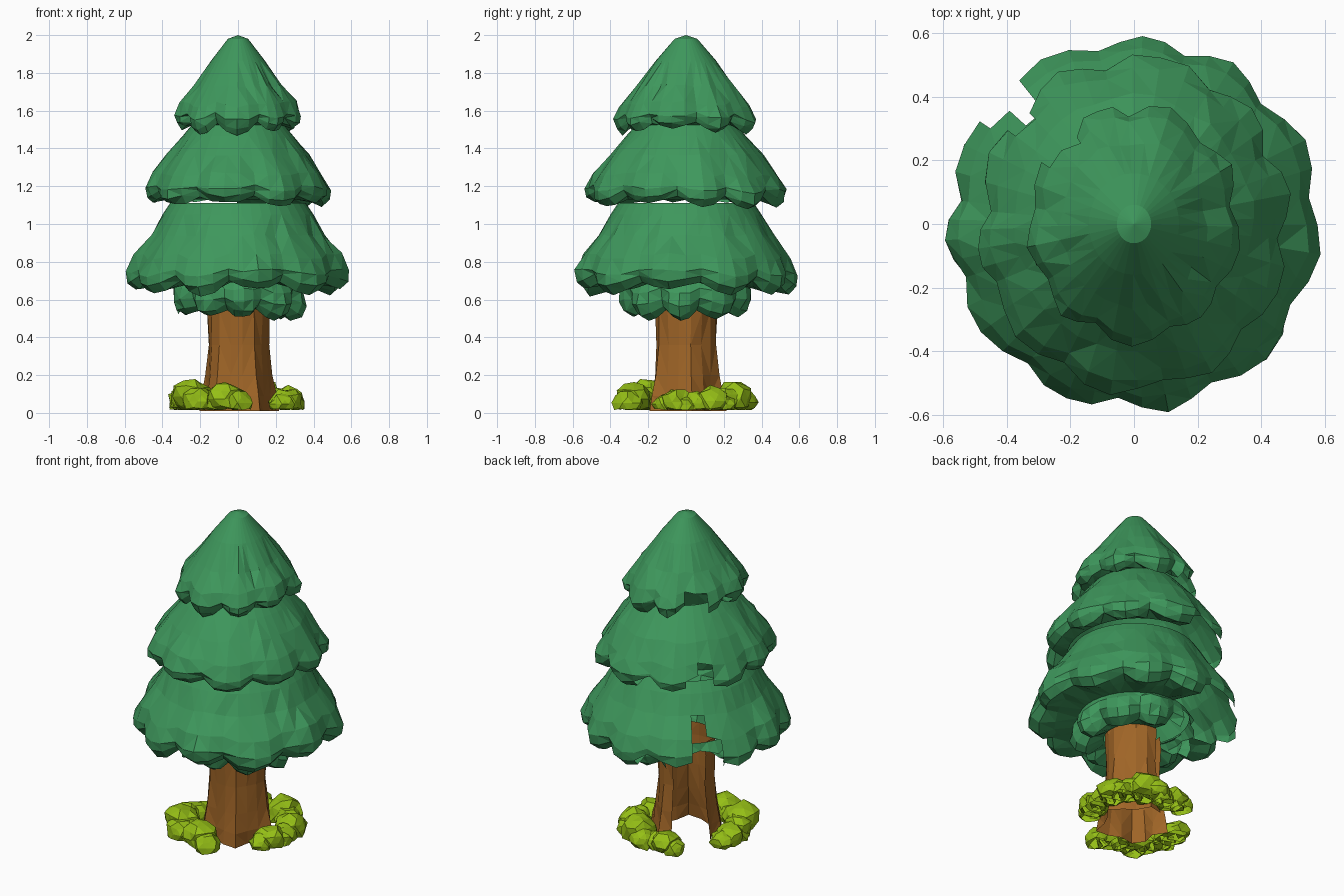
import bpy, bmesh, math, random
from mathutils import Vector

if "Cube" in bpy.data.objects:
    bpy.data.objects.remove(bpy.data.objects["Cube"])

random.seed(7)
BROKEN = math.radians(135)     # the ragged, partly open side faces back left


def material(name, rgb):
    m = bpy.data.materials.new(name)
    m.diffuse_color = (*rgb, 1)
    m.use_nodes = True
    m.node_tree.nodes["Principled BSDF"].inputs["Base Color"].default_value = m.diffuse_color
    return m


GREEN = material("pine green", (0.048, 0.31, 0.107))
BROWN = material("bark brown", (0.35, 0.13, 0.02))
LIME = material("bush lime", (0.30, 0.52, 0.008))


def finish(bm, name, mat):
    me = bpy.data.meshes.new(name)
    bm.to_mesh(me)
    bm.free()
    me.materials.append(mat)
    ob = bpy.data.objects.new(name, me)
    bpy.context.collection.objects.link(ob)
    return ob


def off_axis(p):
    """Angle in degrees between a point's bearing and the broken side."""
    d = math.atan2(p.y, p.x) - BROKEN
    return abs(math.degrees(math.atan2(math.sin(d), math.cos(d))))


def skin(bm, rings):
    """Join rings with quads; return the faces row by row."""
    rows = []
    for a, b in zip(rings, rings[1:]):
        n = len(a)
        rows.append([bm.faces.new((a[i], b[i], b[(i + 1) % n], a[(i + 1) % n]))
                     for i in range(n)])
    return rows


def tier(name, profile, lobes, phase, rim, sx=1.0, sy=1.0, tip=None, gap=8):
    """Scalloped skirt. profile rows: radius, height, notch depth, notch rise."""
    bm = bmesh.new()
    n = lobes * 4
    offs = [random.uniform(-0.10, 0.10) for _ in range(lobes)]
    drop = [random.uniform(-0.025, 0.015) for _ in range(lobes)]
    rings = []
    for r, z, cut, rise in profile:
        ring = []
        for i in range(n):
            k, f = divmod(i, 4)
            f /= 4
            s = math.sin(math.pi * f)                       # 0 at the notch, 1 mid lobe
            shift = offs[k] * (1 - f) + offs[(k + 1) % lobes] * f
            a = phase + 2 * math.pi * (i / n) + shift
            amp = 0.008 if cut else 0.0
            rr = r - cut * (1 - s) + random.uniform(-amp, amp)
            zz = z + rise * (1 - s) + (drop[k] * s if rise else 0) + random.uniform(-amp, amp)
            ring.append(bm.verts.new((rr * sx * math.cos(a), rr * sy * math.sin(a), zz)))
        rings.append(ring)
    rows = skin(bm, rings)
    if tip:
        top = bm.verts.new((0, 0, tip))
        for i in range(n):
            bm.faces.new((top, rings[0][i], rings[0][(i + 1) % n]))
    # Open the broken side: a narrow slot in the wall, a wide one under the rim
    torn = []
    for j, row in enumerate(rows):
        width = 40 if j >= rim else (gap if j >= rim - 2 else 0)
        torn += [f for f in row
                 if off_axis(f.calc_center_median()) < width + random.uniform(-4, 4)]
    bmesh.ops.delete(bm, geom=torn, context='FACES')
    bmesh.ops.triangulate(bm, faces=bm.faces)
    return finish(bm, name, GREEN)


# Foliage tiers, from the tip down
tier("top_foliage", [
    (0.055, 1.98, 0, 0), (0.145, 1.865, 0, 0), (0.24, 1.73, 0.012, 0),
    (0.318, 1.635, 0.025, 0.005), (0.35, 1.565, 0.035, 0.02), (0.338, 1.52, 0.035, 0.045),
    (0.305, 1.492, 0.02, 0.045), (0.25, 1.525, 0, 0)], 9, 0.2, 5, 0.98, 1.10, 2.0)

tier("middle_foliage", [
    (0.245, 1.53, 0, 0), (0.30, 1.465, 0, 0), (0.385, 1.365, 0.008, 0),
    (0.465, 1.26, 0.025, 0.005), (0.508, 1.18, 0.04, 0.02), (0.50, 1.13, 0.04, 0.05),
    (0.46, 1.10, 0.02, 0.045), (0.37, 1.13, 0, 0)], 10, 0.45, 5, 0.98, 1.06)

tier("lower_foliage", [
    (0.36, 1.11, 0, 0), (0.40, 1.05, 0, 0), (0.465, 0.94, 0.012, 0),
    (0.55, 0.83, 0.025, 0.005), (0.595, 0.74, 0.045, 0.02), (0.59, 0.685, 0.045, 0.045),
    (0.54, 0.645, 0.03, 0.05), (0.45, 0.67, 0.01, 0.02), (0.31, 0.69, 0, 0)], 11, 0.1, 5)

tier("under_foliage", [
    (0.31, 0.70, 0, 0), (0.35, 0.65, 0.03, 0.01), (0.36, 0.585, 0.045, 0.02),
    (0.335, 0.53, 0.045, 0.04), (0.28, 0.50, 0.03, 0.05), (0.17, 0.565, 0, 0)],
    9, 0.3, 3, gap=28)

# Trunk: open tube with flared roots, hollow on the broken side
bm = bmesh.new()
rings = []
for r, z, root in [(0.165, 0.62, 0), (0.165, 0.54, 0.004), (0.16, 0.36, 0.004),
                   (0.17, 0.2, 0.012), (0.183, 0.09, 0.025), (0.19, 0.01, 0.035)]:
    ring = []
    for i in range(16):
        a = 2 * math.pi * i / 16 + 0.15
        rr = r + root * math.cos(5 * (a + math.radians(62))) + random.uniform(-0.006, 0.006)
        ring.append(bm.verts.new((rr * math.cos(a), rr * math.sin(a), z)))
    rings.append(ring)
skin(bm, rings)
bmesh.ops.delete(bm, context='FACES', geom=[
    f for f in bm.faces if off_axis(f.calc_center_median()) < 30])
bmesh.ops.triangulate(bm, faces=bm.faces)
finish(bm, "trunk", BROWN)


# Leafy clumps round the base, leaving the front right of the trunk open
def bush(name, x, y, height, size):
    bm = bmesh.new()
    out = Vector((x, y, 0)).normalized()
    side = Vector((-out.y, out.x, 0))
    for u, v, k, h in [(0, 0.05, 0.85, 1), (0.6, -0.1, 0.65, 0.72), (-0.6, 0.15, 0.65, 0.8)]:
        c = Vector((x, y, 0)) + side * u * size - out * v * size
        verts = bmesh.ops.create_icosphere(bm, subdivisions=2, radius=1)["verts"]
        top = height * h
        for p in verts:
            q = p.co * random.uniform(0.82, 1.12)
            p.co = (c.x + q.x * size * k, c.y + q.y * size * k,
                    max(0.015, top * 0.45 + q.z * top * 0.55))
    # Open underside, and no faces buried in the trunk
    bmesh.ops.delete(bm, context='FACES', geom=[
        f for f in bm.faces if f.calc_center_median().z < 0.02
        or f.calc_center_median().xy.length < 0.165])
    finish(bm, name, LIME)


for i, (x, y, h, s) in enumerate([
        (-0.25, -0.19, 0.19, 0.125), (-0.07, -0.28, 0.165, 0.12), (0.26, -0.05, 0.13, 0.105),
        (0.27, 0.13, 0.14, 0.115), (0.14, 0.26, 0.17, 0.12), (-0.05, 0.28, 0.14, 0.105),
        (-0.29, -0.02, 0.13, 0.11)]):
    bush(f"base_bush_{i + 1}", x, y, h, s)
